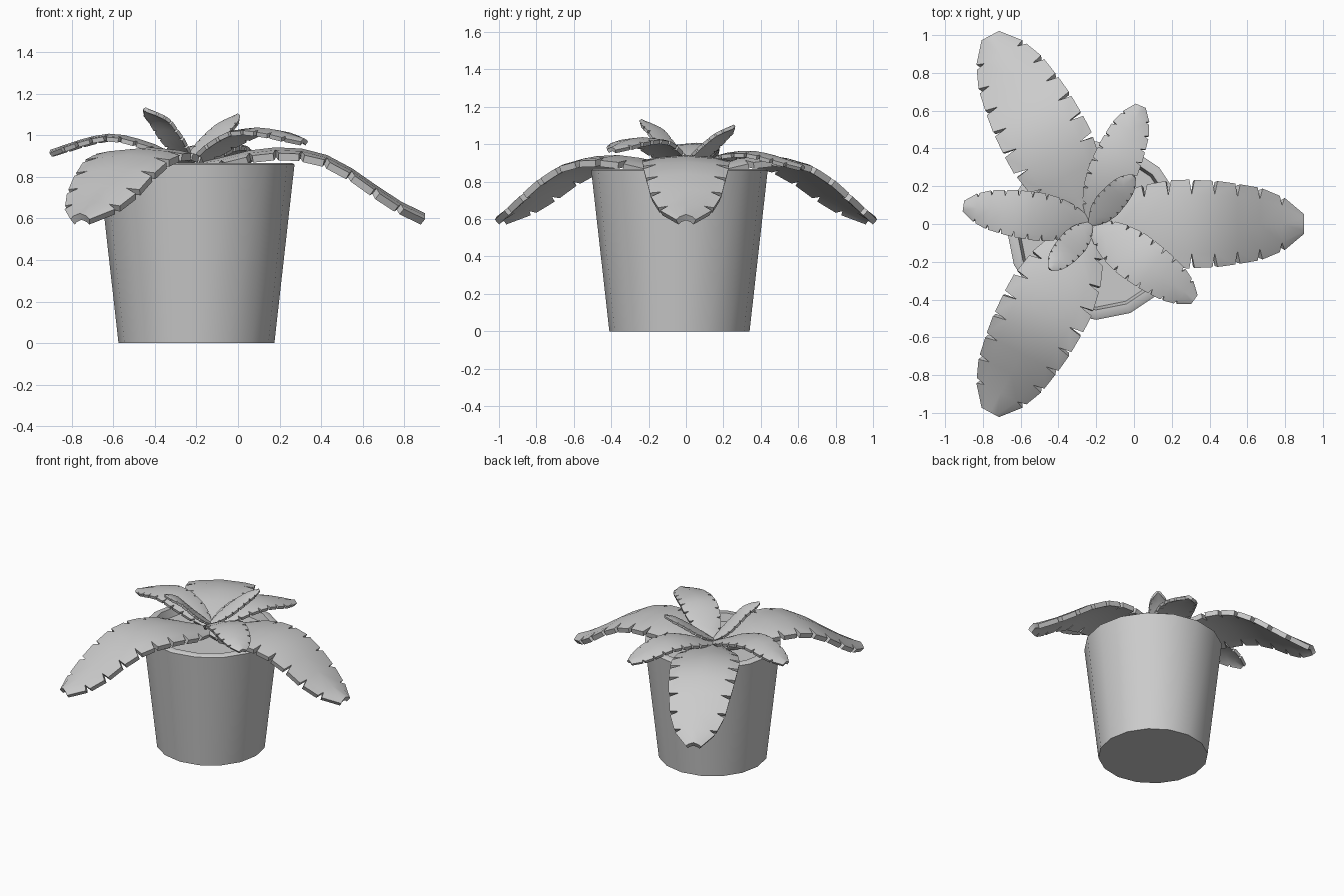
import bpy, bmesh, math
from mathutils import Vector

cube = bpy.data.objects.get("Cube")
if cube:
    bpy.data.objects.remove(cube, do_unlink=True)

grey = bpy.data.materials.new("plain_grey")
grey.use_nodes = True
colour = (0.6, 0.6, 0.6, 1)
grey.diffuse_color = colour
grey.node_tree.nodes["Principled BSDF"].inputs["Base Color"].default_value = colour


def finish(name, bm, angle):
    mesh = bpy.data.meshes.new(name)
    bmesh.ops.recalc_face_normals(bm, faces=bm.faces)
    bm.to_mesh(mesh)
    bm.free()
    mesh.materials.append(grey)
    obj = bpy.data.objects.new(name, mesh)
    bpy.context.collection.objects.link(obj)
    bpy.ops.object.select_all(action="DESELECT")
    obj.select_set(True)
    bpy.context.view_layer.objects.active = obj
    bpy.ops.object.shade_smooth_by_angle(angle=math.radians(angle))
    return obj


def lookup(points, t):
    """Linear interpolation through (t, value) points."""
    for (a, u), (b, v) in zip(points, points[1:]):
        if t <= b:
            return u + (v - u) * (t - a) / (b - a)
    return points[-1][1]


# Plant pot: tapered wall, rim, inner wall and soil, turned round a centre
def pot(centre, profile, sides=16):
    bm = bmesh.new()
    rings = []
    for radius, z in profile:
        rings.append([bm.verts.new((centre[0] + radius * math.cos(math.tau * i / sides),
                                    centre[1] + radius * math.sin(math.tau * i / sides), z))
                      for i in range(sides)])
    for low, high in zip(rings, rings[1:]):
        for i in range(sides):
            j = (i + 1) % sides
            bm.faces.new((low[i], low[j], high[j], high[i]))
    bm.faces.new(rings[0])
    bm.faces.new(rings[-1])
    finish("plant_pot", bm, 40)


pot((-0.2, -0.035), [(0.375, 0), (0.472, 0.86), (0.46, 0.868), (0.42, 0.868), (0.405, 0.81)])


# Leaf: a centre strip with a row of teeth on both sides, then thickened
OUTLINE = [(0, 0.22), (0.08, 0.5), (0.2, 0.82), (0.4, 1), (0.62, 0.95),
           (0.8, 0.8), (0.92, 0.56), (1, 0.22)]


def leaf(name, heading, length, half_width, spine, teeth=9, notch=0.32, thick=0.03, curl=0.12):
    bm = bmesh.new()
    ang = math.radians(heading)
    along = Vector((math.cos(ang), math.sin(ang), 0))
    across = Vector((-along.y, along.x, 0))
    root = Vector((-0.23, 0, 0))

    def vert(t, side):
        lat = side * half_width * lookup(OUTLINE, t)
        z = lookup(spine, t * length) - curl * half_width * side * side
        return bm.verts.new(root + along * t * length + across * lat + Vector((0, 0, z)))

    stations = [(i / teeth) ** 0.92 for i in range(teeth + 1)]
    inner = 1 - notch
    mid = [vert(t, 0) for t in stations]
    for s in (-1, 1):
        row = [vert(t, s * inner) for t in stations]
        for i in range(teeth):
            a, b = stations[i], stations[i + 1]
            bm.faces.new((mid[i], mid[i + 1], row[i + 1], row[i]))
            start = vert(a + (b - a) * 0.12, s)
            end = vert(b - (b - a) * (0.1 if i < teeth - 1 else 0), s)
            bm.faces.new((row[i], row[i + 1], end, start))
    bmesh.ops.recalc_face_normals(bm, faces=bm.faces)
    bmesh.ops.solidify(bm, geom=bm.faces[:], thickness=thick)
    low = min(v.co.z for v in bm.verts)
    obj = finish(name, bm, 50)
    return obj


# Three long drooping leaves
droop = [(0, 0.86), (0.2, 0.905), (0.33, 0.94), (0.5, 0.945), (0.65, 0.91),
         (0.8, 0.83), (0.95, 0.72), (1.06, 0.655), (1.13, 0.625)]
for name, heading in (("right", 0), ("back", 118), ("front", 242)):
    leaf("long_leaf_" + name, heading, 1.13, 0.238, droop, thick=0.035)

# Three middle leaves
MIDDLE = (
    ("left", 172, [(0, 0.87), (0.15, 0.95), (0.3, 1.0), (0.42, 1.01), (0.55, 0.975), (0.68, 0.93)]),
    ("back", 67, [(0, 0.87), (0.15, 0.93), (0.28, 0.965), (0.42, 0.965), (0.55, 0.93), (0.68, 0.89)]),
    ("front", -36, [(0, 0.87), (0.15, 0.96), (0.3, 1.03), (0.42, 1.04), (0.55, 1.02), (0.68, 0.985)]),
)
for name, heading, spine in MIDDLE:
    leaf("middle_leaf_" + name, heading, 0.68, 0.13, spine, notch=0.25, thick=0.022)

# Two small upright leaves in the heart
leaf("heart_leaf_back", 48, 0.34, 0.075, [(0, 0.89), (0.12, 0.97), (0.25, 1.06), (0.34, 1.105)],
     teeth=8, notch=0.22, thick=0.018)
leaf("heart_leaf_front", 228, 0.32, 0.075, [(0, 0.89), (0.1, 0.97), (0.22, 1.09), (0.32, 1.135)],
     teeth=8, notch=0.22, thick=0.018)
